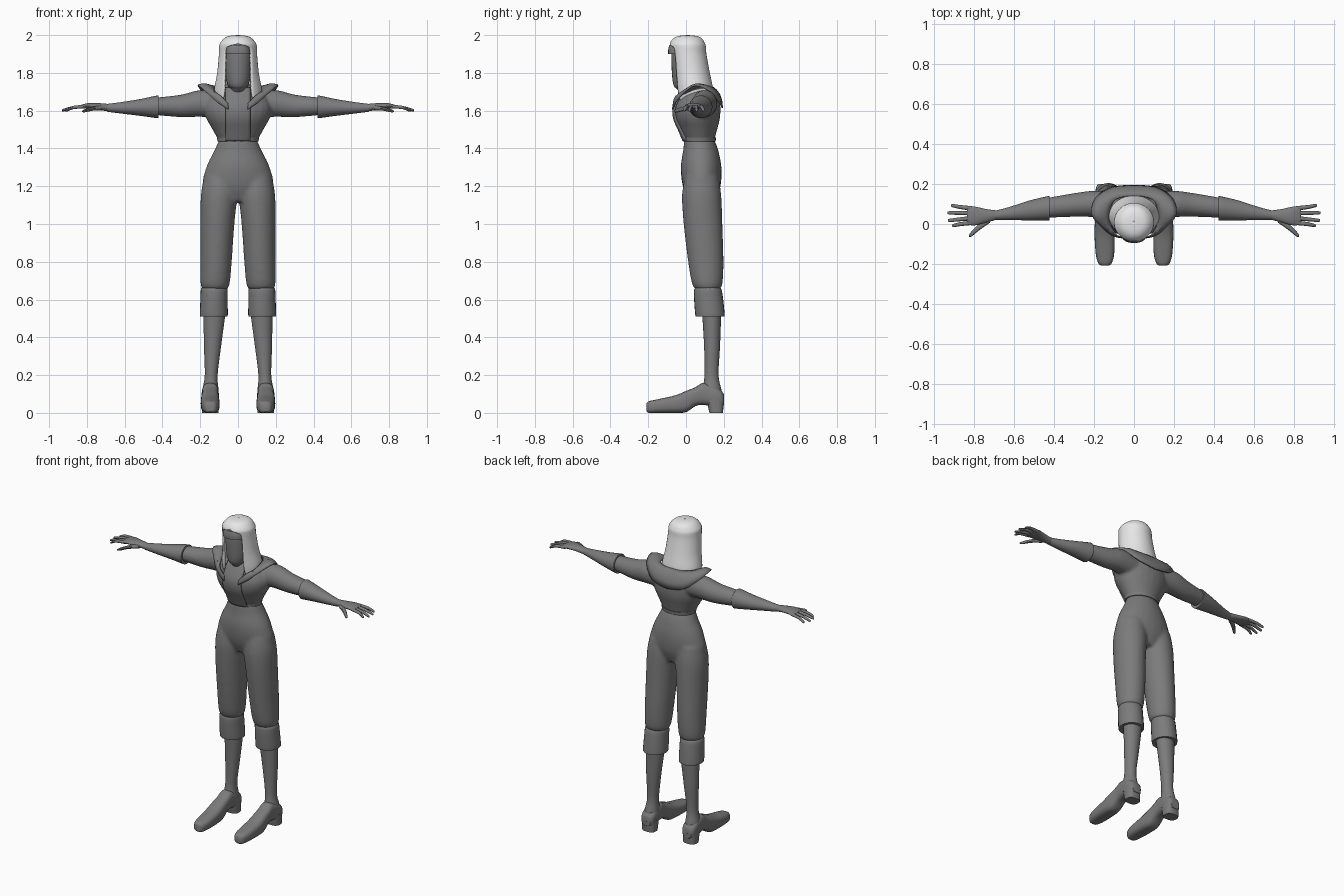
import bpy, bmesh, math
from mathutils import Vector

cube = bpy.data.objects.get("Cube")
if cube:
    bpy.data.objects.remove(cube, do_unlink=True)


def material(name, value):
    mat = bpy.data.materials.new(name)
    mat.use_nodes = True
    colour = (value, value, value, 1)
    mat.diffuse_color = colour
    mat.node_tree.nodes["Principled BSDF"].inputs["Base Color"].default_value = colour
    return mat


charcoal = material("charcoal_cloth", 0.2)
silver = material("silver_hair", 0.8)


def smooth_rows(rows, steps=4):
    """Catmull-Rom interpolation between rows of numbers."""
    out = []
    for i in range(len(rows) - 1):
        a, b, c, d = (rows[max(0, min(len(rows) - 1, i + k))] for k in (-1, 0, 1, 2))
        for s in range(steps):
            t = s / steps
            out.append([q + t / 2 * (r - p + t * (2*p - 5*q + 4*r - u + t * (3*q - p - 3*r + u)))
                        for p, q, r, u in zip(a, b, c, d)])
    return out + [list(rows[-1])]


def loft(bm, axis, rows, side=1, sides=24, power=1.0, steps=4):
    """Closed tube along an axis; row = position, two centres, two radii."""
    rings = []
    for pos, c1, c2, r1, r2 in smooth_rows(rows, steps):
        ring = []
        for i in range(sides):
            a = math.tau * i / sides
            u, v = math.cos(a), math.sin(a)
            p = [c1 + r1 * math.copysign(abs(u) ** power, u),
                 c2 + r2 * math.copysign(abs(v) ** power, v)]
            p.insert("xyz".index(axis), pos)
            ring.append(bm.verts.new((p[0] * side, p[1], p[2])))
        rings.append(ring)
    for lo, hi in zip(rings, rings[1:]):
        for i in range(sides):
            j = (i + 1) % sides
            bm.faces.new((lo[i], lo[j], hi[j], hi[i]))
    bm.faces.new(rings[0])
    bm.faces.new(rings[-1])


def sheet(bm, grid):
    """Open surface through a grid of points."""
    vs = [[bm.verts.new(p) for p in row] for row in grid]
    for lo, hi in zip(vs, vs[1:]):
        for i in range(len(lo) - 1):
            bm.faces.new((lo[i], lo[i + 1], hi[i + 1], hi[i]))
    bmesh.ops.remove_doubles(bm, verts=bm.verts, dist=0.0002)


def finish(name, bm, mat, voxel=0, thickness=0):
    bmesh.ops.recalc_face_normals(bm, faces=bm.faces)
    mesh = bpy.data.meshes.new(name)
    bm.to_mesh(mesh)
    bm.free()
    mesh.materials.append(mat)
    obj = bpy.data.objects.new(name, mesh)
    bpy.context.collection.objects.link(obj)
    bpy.ops.object.select_all(action="DESELECT")
    obj.select_set(True)
    bpy.context.view_layer.objects.active = obj
    bpy.ops.object.shade_smooth_by_angle(angle=math.radians(40))
    if thickness:
        mod = obj.modifiers.new("thickness", "SOLIDIFY")
        mod.thickness, mod.offset = thickness, 0
    if voxel:
        mod = obj.modifiers.new("blend", "REMESH")
        mod.mode, mod.voxel_size, mod.use_smooth_shade = "VOXEL", voxel, True
        mod = obj.modifiers.new("soften", "SMOOTH")
        mod.factor, mod.iterations = 0.5, 6
    return obj


# Jacket: torso and sleeves blended into one body
TORSO = [(1.44, 0, .07, .103, .08), (1.5, 0, .065, .135, .1), (1.56, 0, .06, .168, .12),
         (1.62, 0, .06, .178, .122), (1.68, 0, .07, .15, .105), (1.72, 0, .06, .09, .07),
         (1.75, 0, .04, .05, .045)]
bm = bmesh.new()
loft(bm, "z", TORSO)
for side in (1, -1):
    loft(bm, "x", [(.06, .09, 1.63, .07, .07), (.2, .1, 1.638, .066, .071),
                   (.3, .095, 1.625, .059, .06), (.44, .08, 1.623, .05, .046)], side)
finish("jacket", bm, charcoal, voxel=.009)

# Front panel lying on the chest
bm = bmesh.new()
sheet(bm, [[(x * .013, cy - ry * math.sqrt(1 - (x * .013 / rx) ** 2) - .004, z) for x in range(-5, 6)]
           for z, _, cy, rx, ry in smooth_rows(TORSO[:6])])
finish("jacket_front_panel", bm, charcoal, thickness=.009)

# Belt
bm = bmesh.new()
loft(bm, "z", [(1.437, 0, .07, .108, .087), (1.457, 0, .07, .112, .089)], steps=1)
finish("belt", bm, charcoal)

# Trousers: hips and legs blended
bm = bmesh.new()
loft(bm, "z", [(1.12, 0, .085, .1, .07), (1.2, 0, .083, .185, .1), (1.3, 0, .08, .168, .108),
               (1.39, 0, .078, .125, .093), (1.445, 0, .07, .1, .08)])
for side in (1, -1):
    loft(bm, "z", [(.655, .122, .115, .068, .068), (.69, .121, .112, .078, .082),
                   (.8, .116, .105, .083, .094), (1, .109, .09, .09, .103),
                   (1.15, .1, .083, .097, .104), (1.25, .09, .083, .09, .09)], side)
finish("trousers", bm, charcoal, voxel=.01)

for side, label in ((1, "left"), (-1, "right")):
    # Boot: turned-down cuff, shaft, foot and heel
    bm = bmesh.new()
    loft(bm, "z", [(.51, .128, .128, .073, .077), (.53, .128, .126, .074, .078),
                   (.6, .127, .12, .072, .077), (.65, .126, .116, .071, .073),
                   (.665, .125, .115, .064, .064)], side)
    finish(label + "_boot_cuff", bm, charcoal)

    bm = bmesh.new()
    loft(bm, "z", [(.06, .147, .142, .045, .05), (.12, .146, .138, .043, .05),
                   (.2, .142, .135, .034, .037), (.35, .135, .138, .045, .042),
                   (.52, .125, .136, .058, .05)], side)
    finish(label + "_boot_shaft", bm, charcoal)

    bm = bmesh.new()
    loft(bm, "y", [(-.208, .145, .03, .02, .022), (-.195, .145, .031, .034, .031),
                   (-.15, .145, .036, .046, .036), (-.06, .147, .046, .05, .046),
                   (.0, .148, .06, .048, .056), (.05, .147, .086, .044, .05),
                   (.09, .147, .1, .043, .058), (.15, .147, .088, .046, .055),
                   (.185, .147, .075, .042, .045), (.2, .147, .07, .03, .03)],
         side, power=.7)
    finish(label + "_boot_foot", bm, charcoal)

    bm = bmesh.new()
    loft(bm, "z", [(0, .147, .16, .044, .036), (.07, .147, .155, .046, .046)],
         side, power=.7, steps=1)
    finish(label + "_boot_heel", bm, charcoal)

    # Flared gauntlet running into the hand
    bm = bmesh.new()
    loft(bm, "x", [(.422, .078, 1.62, .061, .06), (.435, .078, 1.62, .06, .059),
                   (.52, .068, 1.617, .05, .044), (.62, .053, 1.615, .033, .03),
                   (.69, .044, 1.615, .023, .021)], side)
    finish(label + "_gauntlet", bm, charcoal)

    bm = bmesh.new()
    loft(bm, "x", [(.68, .045, 1.615, .022, .02), (.74, .041, 1.622, .034, .018),
                   (.79, .04, 1.625, .046, .015), (.825, .042, 1.622, .047, .011),
                   (.835, .042, 1.62, .042, .007)], side)
    # Fingers: base y, tip x, tip y
    for base, tip_x, tip_y in ((.078, .915, .092), (.054, .932, .056),
                               (.029, .93, .018), (.006, .91, -.008)):
        mid = (base + tip_y) / 2
        loft(bm, "x", [(.81, base, 1.622, .011, .01), (.87, mid, 1.617, .01, .009),
                       (tip_x - .008, tip_y, 1.603, .008, .007),
                       (tip_x, tip_y, 1.6, .003, .003)], side, sides=10)
    loft(bm, "x", [(.72, .022, 1.615, .016, .013), (.77, -.012, 1.61, .017, .011),
                   (.81, -.048, 1.6, .013, .009), (.825, -.06, 1.596, .005, .004)],
         side, sides=10)
    finish(label + "_hand", bm, charcoal)

# Face with an overhanging brow
bm = bmesh.new()
loft(bm, "z", [(1.68, 0, .03, .045, .045), (1.715, 0, .01, .04, .06), (1.735, 0, .002, .055, .068),
               (1.79, 0, 0, .067, .074), (1.9, 0, 0, .072, .078), (1.94, 0, 0, .06, .07)])
finish("face", bm, charcoal)
bm = bmesh.new()
loft(bm, "z", [(1.9, 0, -.03, .068, .065), (1.925, 0, -.03, .064, .064),
               (1.948, 0, -.03, .05, .058)], power=.8)
finish("brow", bm, charcoal)

# Long hair, open at the face: height, half width, front, back, opening half width
HAIR = [(1.63, .1, -.06, .12, .088), (1.68, .116, -.055, .13, .074), (1.72, .119, -.058, .136, .069),
        (1.8, .104, -.068, .12, .067), (1.9, .095, -.078, .102, .065), (1.938, .094, -.081, .099, .055),
        (1.954, .09, -.08, .095, 0), (1.978, .07, -.063, .08, 0), (1.99, .045, -.035, .052, 0),
        (1.994, .001, .009, .011, 0)]
bm = bmesh.new()
grid = []
for z, rx, front, back, gap in smooth_rows(HAIR, 3):
    start = math.asin(min(.95, max(0, gap / rx)))
    angles = [start + (math.tau - 2 * start) * i / 40 for i in range(41)]
    grid.append([(rx * math.sin(a), (front + back) / 2 - (back - front) / 2 * math.cos(a), z)
                 for a in angles])
sheet(bm, grid)
finish("hair", bm, silver, thickness=.012)

# Wide collar: lapels in front, raised shoulder points, drape behind
OUTER = [(.05, -.07, 1.605), (.11, -.055, 1.645), (.165, -.01, 1.695), (.212, .05, 1.735),
         (.19, .13, 1.7), (.11, .182, 1.635), (0, .192, 1.615)]
INNER = [(.055, -.064, 1.63), (.085, -.055, 1.67), (.115, -.01, 1.69), (.122, .05, 1.715),
         (.105, .11, 1.725), (.06, .135, 1.725), (0, .14, 1.725)]
bm = bmesh.new()
for side in (1, -1):
    inner, outer = smooth_rows(INNER, 3), smooth_rows(OUTER, 3)
    grid = []
    for k in range(5):
        row = [Vector(p).lerp(Vector(q), k / 4) for p, q in zip(inner, outer)]
        # Bulge the middle so that the cloth clears the shoulders
        lift = .014 * math.sin(math.pi * k / 4)
        grid.append([(p.x * side, p.y + lift * max(0, p.y) * 5, p.z + lift) for p in row])
    sheet(bm, grid)
finish("collar", bm, charcoal, thickness=.008)
